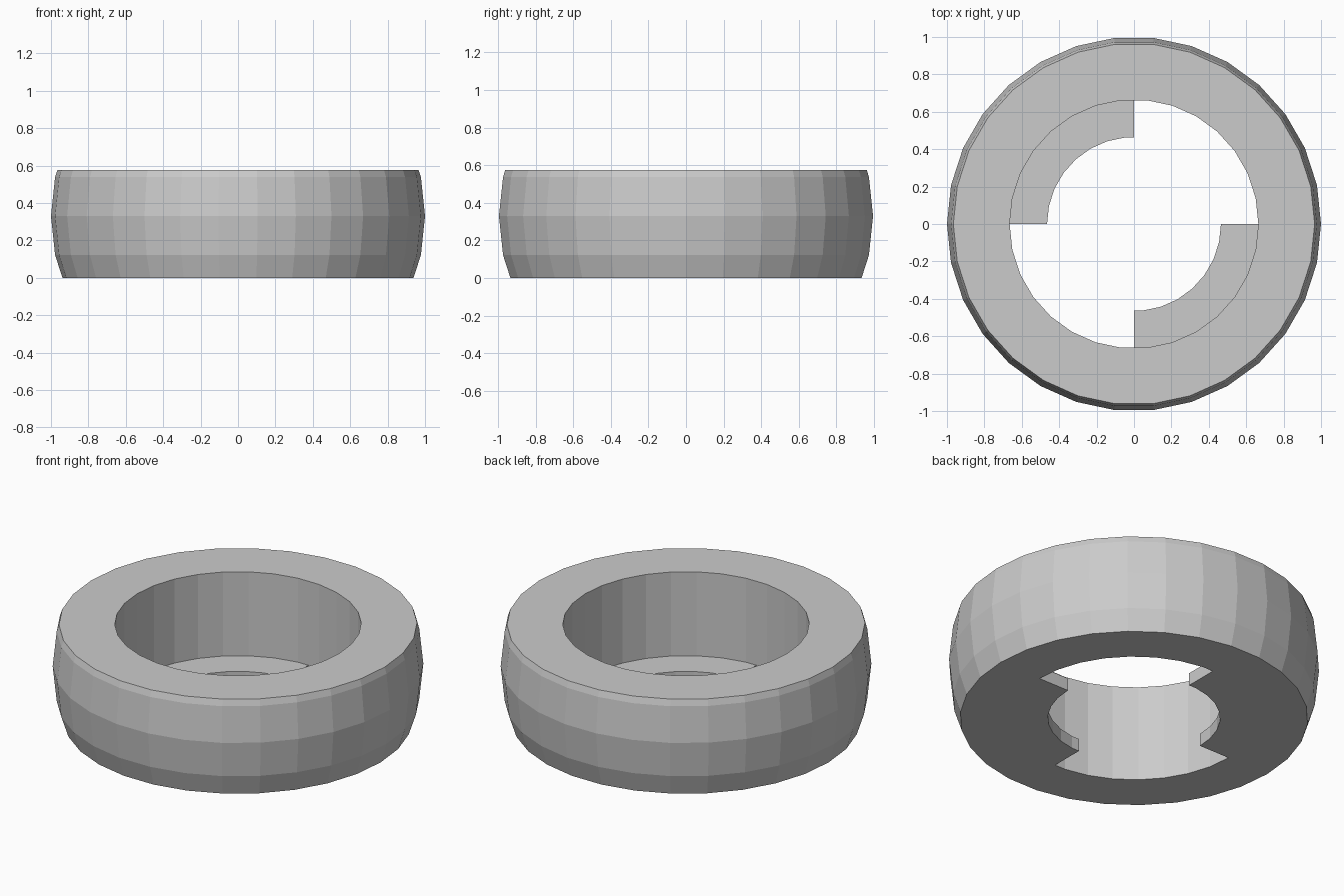
import bpy, bmesh
from math import sin, cos, radians

if "Cube" in bpy.data.objects:
    bpy.data.objects.remove(bpy.data.objects["Cube"])

SIDES = 30
WALL_R, LIP_R = 0.665, 0.465
HEIGHT, LIP_H = 0.575, 0.075

# Cross-section (radius, z), from the bottom edge up the bulging outside and down the bore
PROFILE = [(0.9385, 0), (0.978, 0.122), (1.0, 0.33), (0.978, 0.538), (0.966, HEIGHT),
           (WALL_R, HEIGHT), (WALL_R, LIP_H), (LIP_R, LIP_H), (LIP_R, 0), (WALL_R, 0)]
WITH_LIP = list(range(10))
NO_LIP = [0, 1, 2, 3, 4, 5, 6, 9]
LIP_END = [6, 7, 8, 9]

# 30-sided ring, with extra stations in the middle of the sides where the lips end
step = 360 / SIDES
angles = sorted([i * step for i in range(SIDES)] + [90, 270])

bm = bmesh.new()
rings = []
for a in angles:
    flat = cos(radians(step / 2)) if a in (90, 270) else 1.0
    t = radians(a)
    rings.append([bm.verts.new((r * flat * cos(t), r * flat * sin(t), z)) for r, z in PROFILE])

# Ring body: the inner lip exists only in two opposite quarters
n = len(angles)
for i, a in enumerate(angles):
    p, q = rings[i], rings[(i + 1) % n]
    lip = 90 <= a < 180 or a >= 270
    chain = WITH_LIP if lip else NO_LIP
    for j, k in zip(chain, chain[1:] + chain[:1]):
        bm.faces.new((p[j], q[j], q[k], p[k]))
    # Flat end walls of the lips
    if a in (0, 90, 180, 270):
        bm.faces.new([p[j] for j in LIP_END])

bmesh.ops.delete(bm, geom=[v for v in bm.verts if not v.link_faces], context='VERTS')
bmesh.ops.recalc_face_normals(bm, faces=bm.faces)

mesh = bpy.data.meshes.new("locking_ring")
bm.to_mesh(mesh)
bm.free()
bpy.context.collection.objects.link(bpy.data.objects.new("locking_ring", mesh))
